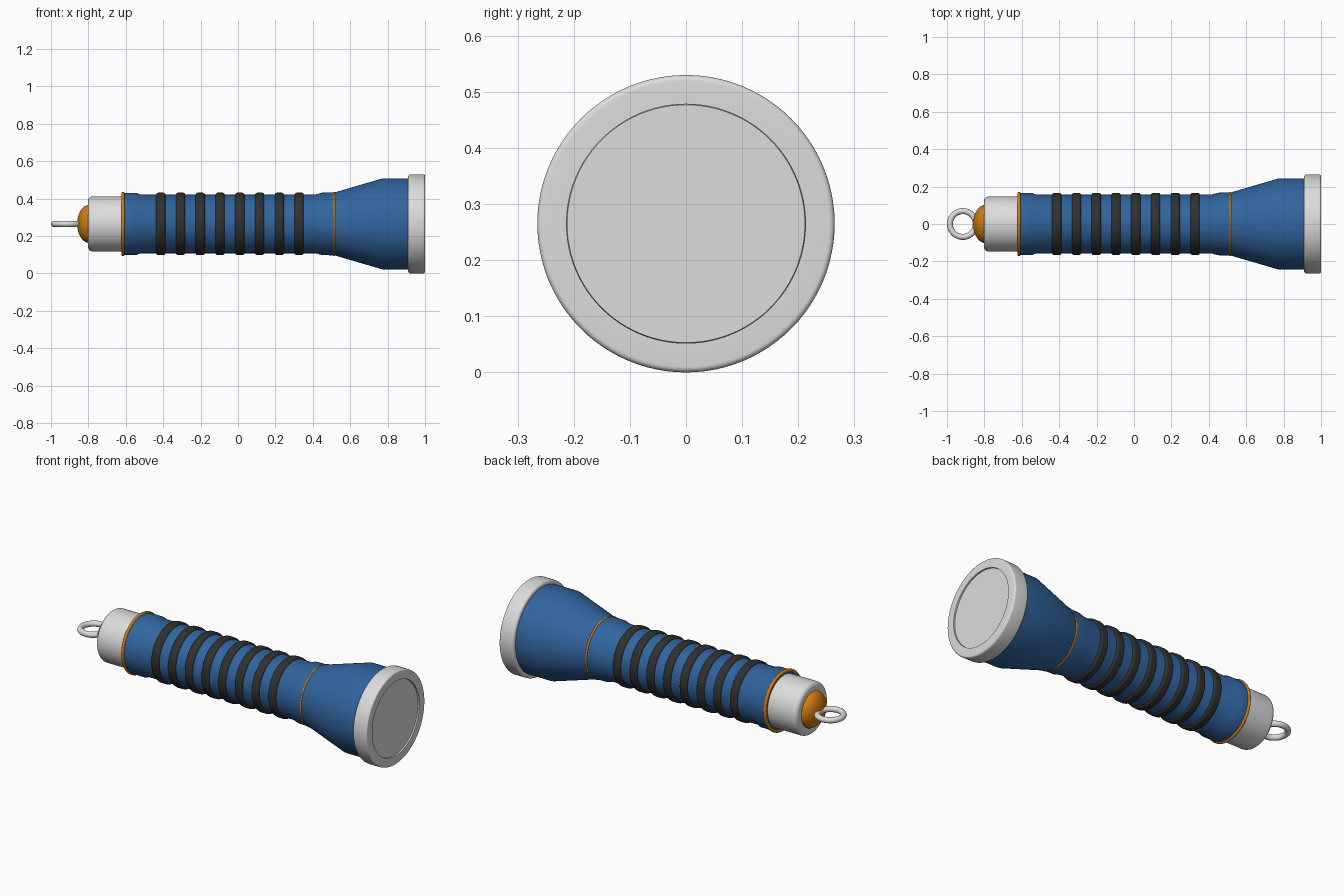
import bpy, bmesh, math
from mathutils import Matrix, Vector

AXIS_Z = 0.265
SEGMENTS = 96

cube = bpy.data.objects.get("Cube")
if cube:
    bpy.data.objects.remove(cube, do_unlink=True)


def material(name, rgb, roughness=0.5):
    m = bpy.data.materials.new(name)
    m.use_nodes = True
    m.diffuse_color = (*rgb, 1)
    bsdf = m.node_tree.nodes["Principled BSDF"]
    bsdf.inputs["Base Color"].default_value = (*rgb, 1)
    bsdf.inputs["Roughness"].default_value = roughness
    return m


blue = material("blue paint", (0.03, 0.13, 0.35))
silver = material("light grey metal", (0.72, 0.72, 0.72))
glass = material("pale grey lens", (0.72, 0.72, 0.72))
orange = material("orange trim", (0.65, 0.2, 0.005))
black = material("black rubber", (0.03, 0.03, 0.03))


def finish(name, bm, mat):
    bmesh.ops.remove_doubles(bm, verts=bm.verts, dist=1e-5)
    bmesh.ops.recalc_face_normals(bm, faces=bm.faces)
    mesh = bpy.data.meshes.new(name)
    bm.to_mesh(mesh)
    bm.free()
    mesh.materials.append(mat)
    obj = bpy.data.objects.new(name, mesh)
    bpy.context.collection.objects.link(obj)
    bpy.ops.object.select_all(action="DESELECT")
    obj.select_set(True)
    bpy.context.view_layer.objects.active = obj
    bpy.ops.object.shade_smooth_by_angle(angle=math.radians(35))
    return obj


def lathe(name, profile, mat):
    """Turn (x, radius) points around the long axis."""
    bm = bmesh.new()
    verts = [bm.verts.new((x, 0, AXIS_Z + r)) for x, r in profile]
    edges = [bm.edges.new(pair) for pair in zip(verts, verts[1:])]
    bmesh.ops.spin(bm, geom=verts + edges, cent=(0, 0, AXIS_Z), axis=(1, 0, 0),
                   angle=math.tau, steps=SEGMENTS)
    return finish(name, bm, mat)


def arc(x, r, size, start, end, steps=6):
    """Rounded profile corner about (x, r), angles in degrees."""
    angles = [math.radians(start + (end - start) * i / steps) for i in range(steps + 1)]
    return [(x + size * math.cos(a), r + size * math.sin(a)) for a in angles]


def torus(name, centre, major, minor, mat, across):
    """Round ring whose hole points along x (across) or z."""
    bm = bmesh.new()
    tube = bmesh.ops.create_circle(bm, segments=16, radius=minor,
                                   matrix=Matrix.Translation((major, 0, 0))
                                   @ Matrix.Rotation(math.pi / 2, 4, "X"))
    bmesh.ops.spin(bm, geom=tube["verts"] + bm.edges[:], cent=(0, 0, 0),
                   axis=(0, 0, 1), angle=math.tau, steps=SEGMENTS)
    if across:
        bm.transform(Matrix.Rotation(math.pi / 2, 4, "Y"))
    bm.transform(Matrix.Translation(Vector(centre)))
    return finish(name, bm, mat)


# Barrel with slightly flared ends
lathe("barrel", [(-0.62, 0), (-0.62, 0.165), (-0.54, 0.165), (-0.525, 0.157),
                 (0.415, 0.157), (0.45, 0.167), (0.515, 0.168), (0.515, 0)], blue)

# Flared lamp head
lathe("lamp_head", [(0.515, 0), (0.515, 0.168), (0.775, 0.244),
                    (0.915, 0.244), (0.915, 0)], blue)

# Bezel with rounded rims and a shallow lens seat
lathe("bezel", [(0.909, 0.23)] + arc(0.924, 0.25, 0.015, 180, 90)
      + arc(0.99, 0.255, 0.01, 90, 0) + [(1.0, 0.213), (0.98, 0.213)], silver)
lathe("lens", [(0.98, 0), (0.98, 0.214), (0.992, 0.212), (0.992, 0)], glass)

# Tail cap and end button
lathe("tail_cap", [(-0.61, 0), (-0.61, 0.147)]
      + arc(-0.777, 0.122, 0.025, 90, 180) + [(-0.802, 0)], silver)
dome = [(-0.795 - 0.065 * math.sin(a), 0.102 * math.cos(a))
        for a in (math.pi / 2 * i / 12 for i in range(13))]
lathe("end_button", dome, orange)

# Hanging ring
torus("hanging_ring", (-0.915, 0, AXIS_Z), 0.069, 0.016, silver, False)

# Trim rings at both ends of the barrel
torus("tail_trim_ring", (-0.615, 0, AXIS_Z), 0.163, 0.009, orange, True)
torus("head_trim_ring", (0.515, 0, AXIS_Z), 0.166, 0.006, orange, True)

# Rubber grip rings
for i in range(8):
    x = -0.413 + i * 0.1057
    lathe(f"grip_ring_{i + 1}", [(x - 0.025, 0.15)]
          + arc(x - 0.012, 0.154, 0.013, 180, 90)
          + arc(x + 0.012, 0.154, 0.013, 90, 0)
          + [(x + 0.025, 0.15)], black)
